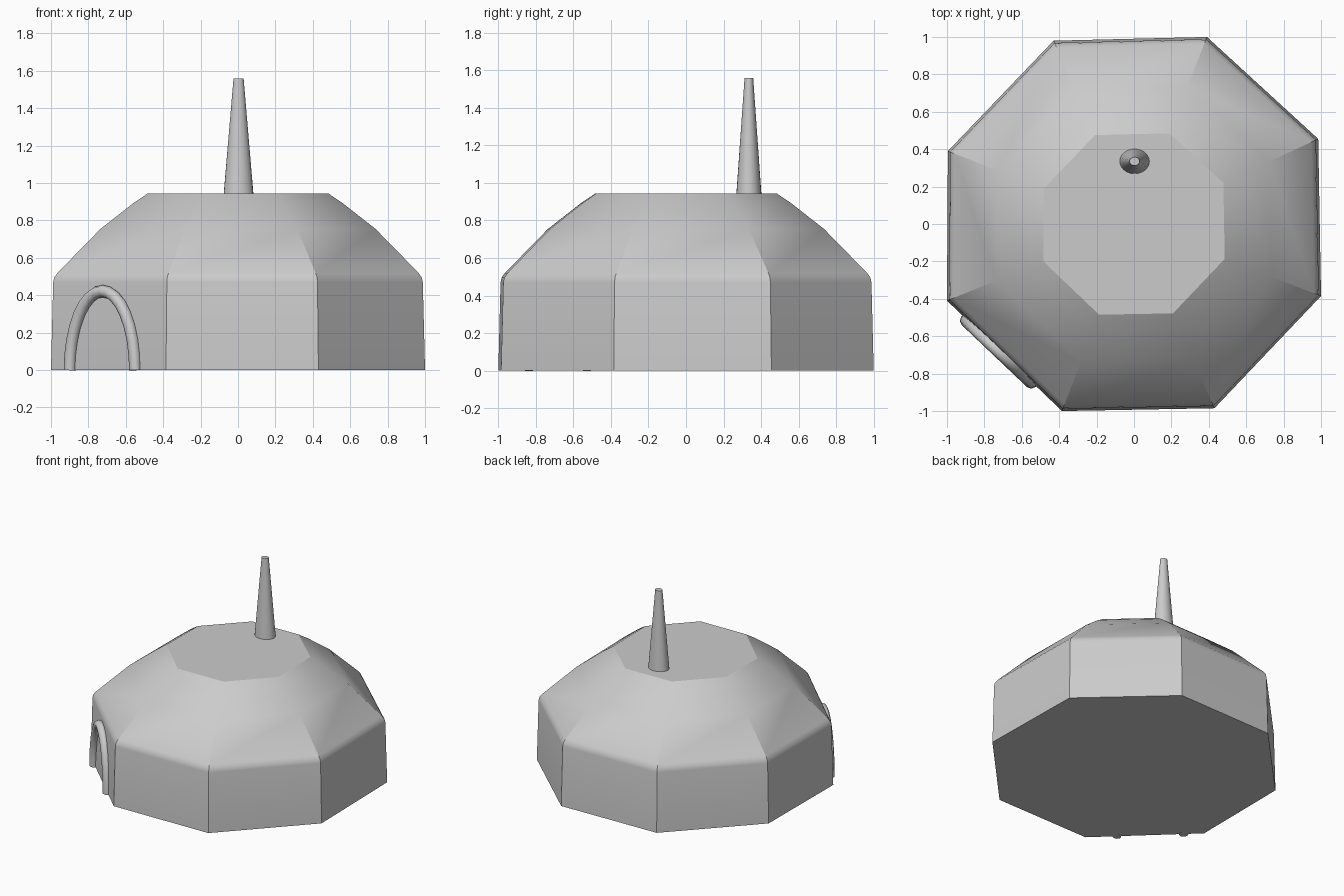
import bpy, bmesh, math

if "Cube" in bpy.data.objects:
    bpy.data.objects.remove(bpy.data.objects["Cube"])


def smooth(obj, degrees):
    bpy.ops.object.select_all(action='DESELECT')
    obj.select_set(True)
    bpy.context.view_layer.objects.active = obj
    bpy.ops.object.shade_smooth_by_angle(angle=math.radians(degrees))


def loft(name, rings, degrees):
    """Closed skin through a stack of equal-sized point rings."""
    bm = bmesh.new()
    loops = [[bm.verts.new(p) for p in ring] for ring in rings]
    n = len(loops[0])
    for low, high in zip(loops, loops[1:]):
        for i in range(n):
            j = (i + 1) % n
            bm.faces.new((low[i], low[j], high[j], high[i]))
    bm.faces.new(loops[-1])
    bm.faces.new(loops[0][::-1])
    bmesh.ops.recalc_face_normals(bm, faces=bm.faces[:])
    mesh = bpy.data.meshes.new(name)
    bm.to_mesh(mesh)
    bm.free()
    obj = bpy.data.objects.new(name, mesh)
    bpy.context.collection.objects.link(obj)
    smooth(obj, degrees)
    return obj


# Faceted dome: slightly uneven octagon, scaled up through a (scale, z) profile
octagon = [(1.0, -0.385), (0.985, 0.455), (0.39, 1.0), (-0.43, 0.98),
           (-0.995, 0.39), (-1.0, -0.41), (-0.385, -1.0), (0.43, -0.985)]
profile = [(1.0, 0), (0.988, 0.47), (0.983, 0.495), (0.965, 0.52),
           (0.735, 0.755), (0.56, 0.892), (0.485, 0.943)]
loft("dome", [[(x * s, y * s, z) for x, y in octagon] for s, z in profile], 30)

# Tapered spire on the roof, oval in section
SIDES = 24
spire_rings = []
for rx, ry, z in [(0.08, 0.067, 0.935), (0.027, 0.023, 1.56)]:
    spire_rings.append([(0.003 + rx * math.cos(2 * math.pi * i / SIDES),
                         0.335 + ry * math.sin(2 * math.pi * i / SIDES), z)
                        for i in range(SIDES)])
loft("spire", spire_rings, 30)

# Doorway arch: round tube swept along a half ellipse on the front left wall
curve = bpy.data.curves.new("doorway_arch", 'CURVE')
curve.dimensions = '3D'
curve.bevel_depth = 0.033
curve.bevel_resolution = 2
curve.use_fill_caps = True
spline = curve.splines.new('POLY')
STEPS = 16
spline.points.add(STEPS)
for i, point in enumerate(spline.points):
    a = math.pi * i / STEPS
    along, z = 0.241 * math.cos(a), 0.422 * math.sin(a)
    point.co = (-0.724 + 0.725 * along, -0.682 - 0.689 * along, z, 1)
arch = bpy.data.objects.new("doorway_arch", curve)
bpy.context.collection.objects.link(arch)
bpy.ops.object.select_all(action='DESELECT')
arch.select_set(True)
bpy.context.view_layer.objects.active = arch
bpy.ops.object.convert(target='MESH')
smooth(bpy.context.view_layer.objects.active, 50)
